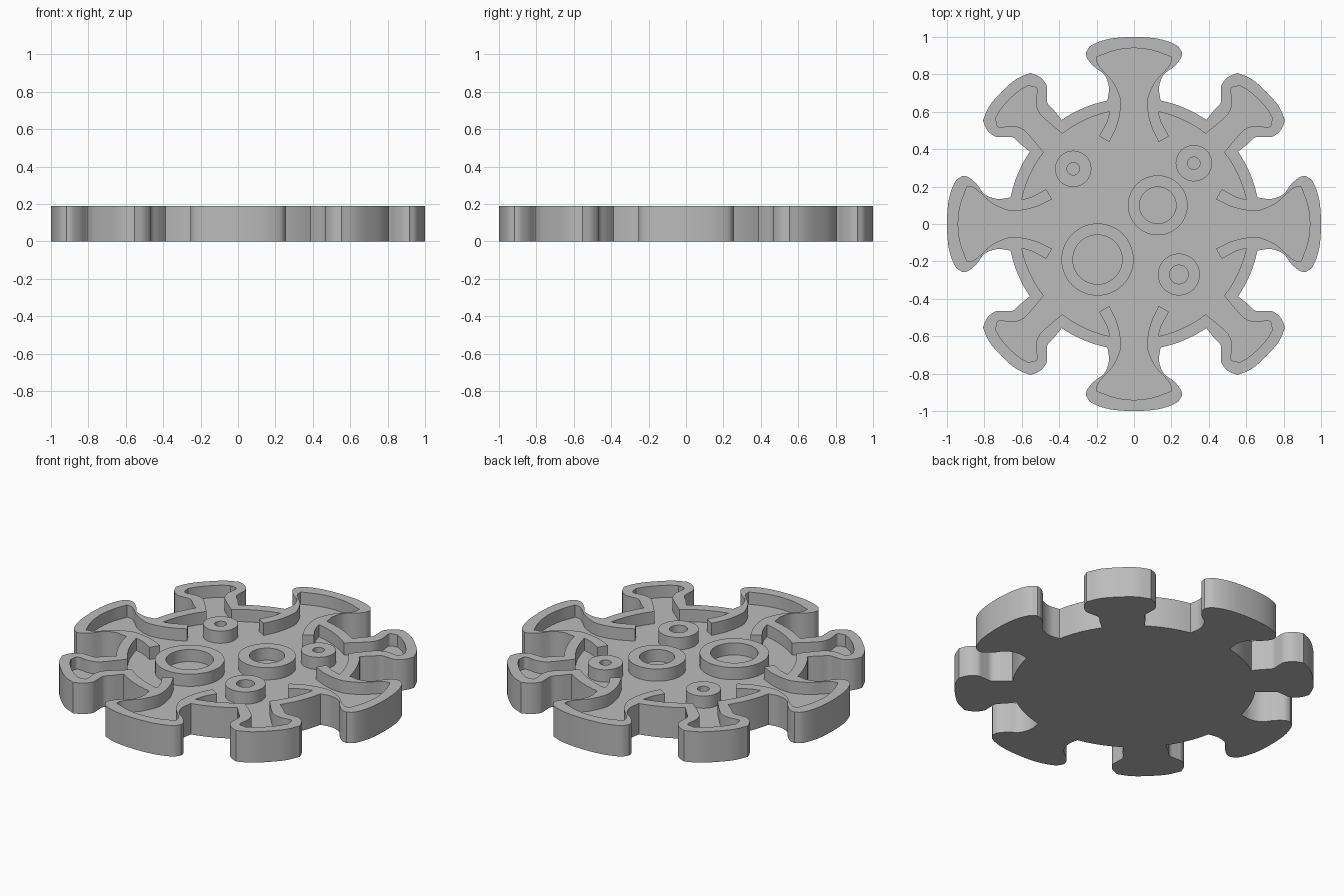
import bpy, bmesh, math
from mathutils import Vector
from mathutils.geometry import interpolate_bezier

HEIGHT, FLOOR = 0.19, 0.115

if "Cube" in bpy.data.objects:
    bpy.data.objects.remove(bpy.data.objects["Cube"], do_unlink=True)

grey = bpy.data.materials.new("plain_grey")
grey.use_nodes = True
grey.diffuse_color = (0.5, 0.5, 0.5, 1)
grey.node_tree.nodes["Principled BSDF"].inputs["Base Color"].default_value = (0.5, 0.5, 0.5, 1)

# Half profiles of a knob as (sideways, outward) runs; corners fall between runs
WIDE_OUTER = [[(0, 1), (.13, .99), (.225, .957), (.257, .918)],
              [(.257, .918), (.25, .885), (.214, .842), (.158, .797), (.134, .73), (.142, .66)]]
WIDE_INNER = [[(0, .94), (.1, .928), (.2, .893)],
              [(.2, .893), (.195, .86), (.17, .825), (.115, .765), (.078, .69), (.07, .63), (.09, .53), (.132, .438)],
              [(.132, .438), (.187, .47)],
              [(.187, .47), (.148, .54), (.13, .6)]]
SLIM_OUTER = [[(0, 1), (.1, .993), (.18, .963)],
              [(.18, .963), (.2, .91), (.194, .855), (.165, .823), (.13, .785), (.127, .73), (.12, .667)]]
SLIM_INNER = [[(0, .942), (.07, .937), (.12, .924)],
              [(.12, .924), (.145, .89), (.135, .868), (.09, .832), (.063, .785), (.06, .73), (.07, .612)]]


def smooth_run(run, steps=6):
    """Smooth curve through the points of one run."""
    pts = [Vector(p) for p in run]
    if len(pts) == 2:
        return pts
    ends = [pts[0] * 2 - pts[1]] + pts + [pts[-1] * 2 - pts[-2]]
    if pts[0].x == 0:
        ends[0] = Vector((-pts[1].x, pts[1].y))
    out = [pts[0]]
    for a, b, c, d in zip(ends, ends[1:], ends[2:], ends[3:]):
        curve = interpolate_bezier(b, b + (c - a) / 6, c - (d - b) / 6, c, steps + 1)
        out += [Vector(p[:2]) for p in curve[1:]]
    return out


def full_knob(runs, angle):
    """Mirrored knob profile turned to the given angle."""
    half = smooth_run(runs[0])
    for run in runs[1:]:
        half += smooth_run(run)[1:]
    whole = [Vector((-p.x, p.y)) for p in reversed(half[1:])] + half
    c, s = math.cos(angle), math.sin(angle)
    return [Vector((p.y * c - p.x * s, p.y * s + p.x * c)) for p in whole]


def outline(wide, slim):
    """Eight knobs joined by arcs of the round body."""
    knobs = [full_knob(slim if k % 2 else wide, k * math.pi / 4) for k in range(8)]
    loop = []
    for k, knob in enumerate(knobs):
        loop += knob
        a, b = knob[-1], knobs[(k + 1) % 8][0]
        start = math.atan2(a.y, a.x)
        sweep = (math.atan2(b.y, b.x) - start) % math.tau
        for i in range(1, 8):
            t = i / 8
            r = a.length * (1 - t) + b.length * t
            loop.append(Vector((r * math.cos(start + sweep * t), r * math.sin(start + sweep * t))))
    return loop


def circle(x, y, r, count=48):
    return [Vector((x + r * math.cos(i * math.tau / count), y + r * math.sin(i * math.tau / count)))
            for i in range(count)]


def tray(name, outer, inner, z_low, z_floor, z_top):
    """Solid with an outer wall, a flat rim and a pocket."""
    bm = bmesh.new()

    def ring(points, z):
        return [bm.verts.new((p.x, p.y, z)) for p in points]

    def wall(low, high):
        for i in range(len(low)):
            j = (i + 1) % len(low)
            bm.faces.new((low[i], low[j], high[j], high[i]))

    low, high = ring(outer, z_low), ring(outer, z_top)
    deep, lip = ring(inner, z_floor), ring(inner, z_top)
    wall(low, high)
    wall(lip, deep)
    bm.faces.new(low[::-1])
    bm.faces.new(deep)
    edges = [bm.edges.get((loop[i - 1], loop[i])) for loop in (high, lip) for i in range(len(loop))]
    bmesh.ops.triangle_fill(bm, edges=edges, use_beauty=True, normal=(0, 0, 1))
    bmesh.ops.recalc_face_normals(bm, faces=bm.faces)
    mesh = bpy.data.meshes.new(name)
    bm.to_mesh(mesh)
    bm.free()
    mesh.materials.append(grey)
    obj = bpy.data.objects.new(name, mesh)
    bpy.context.collection.objects.link(obj)
    bpy.ops.object.select_all(action='DESELECT')
    obj.select_set(True)
    bpy.context.view_layer.objects.active = obj
    bpy.ops.object.shade_smooth_by_angle(angle=math.radians(30))


# Body with knobs and raised rim
tray("knobbed_body", outline(WIDE_OUTER, SLIM_OUTER), outline(WIDE_INNER, SLIM_INNER), 0, FLOOR, HEIGHT)

# Raised rings on the floor: x, y, outer radius, inner radius
RINGS = {"large_ring": (-.195, -.19, .193, .132),
         "middle_ring": (.127, .1, .16, .098),
         "front_small_ring": (.24, -.27, .112, .05),
         "back_left_small_ring": (.32, .325, .097, .033),
         "back_right_small_ring": (-.325, .295, .097, .033)}
for name, (x, y, r_out, r_in) in RINGS.items():
    tray(name, circle(x, y, r_out), circle(x, y, r_in), FLOOR - .01, FLOOR + .001, HEIGHT)
